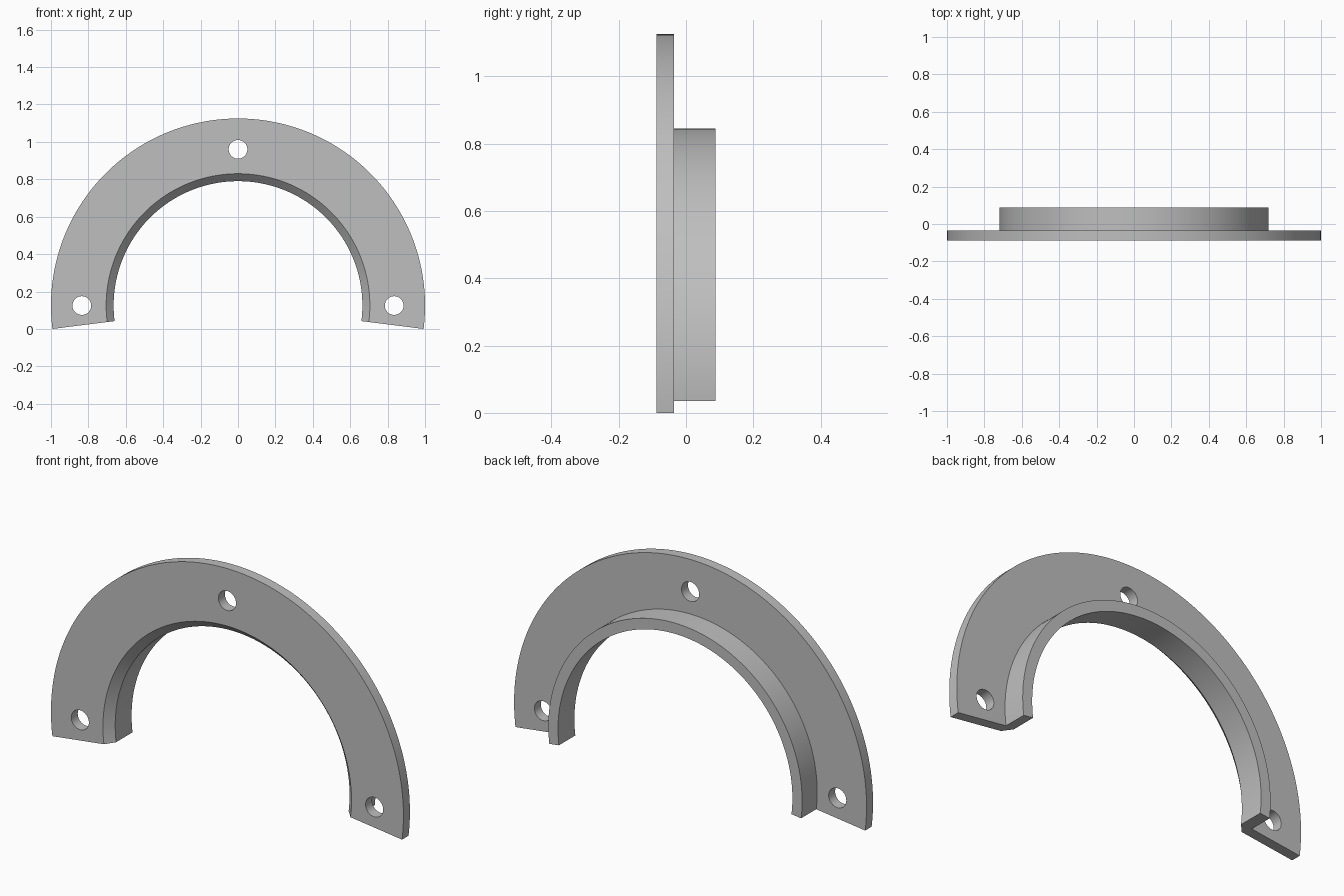
import bpy, bmesh, math
from mathutils import Matrix

cube = bpy.data.objects.get("Cube")
if cube:
    bpy.data.objects.remove(cube, do_unlink=True)

CENTRE_Z = 0.125
DIP = math.asin(CENTRE_Z)      # the arc runs a little past a half circle
SEGMENTS = 128
BOLT_RADIUS, HOLE_RADIUS = 0.835, 0.05

grey = bpy.data.materials.new("plain grey")
grey.use_nodes = True
colour = (0.52, 0.52, 0.52, 1)
grey.diffuse_color = colour
grey.node_tree.nodes["Principled BSDF"].inputs["Base Color"].default_value = colour


def make_object(name, bm):
    bmesh.ops.recalc_face_normals(bm, faces=bm.faces)
    mesh = bpy.data.meshes.new(name)
    bm.to_mesh(mesh)
    bm.free()
    mesh.materials.append(grey)
    obj = bpy.data.objects.new(name, mesh)
    bpy.context.collection.objects.link(obj)
    return obj


# Flange and collar: one L-shaped section (radius, y) swept along the arc
front, step, back = -0.0875, -0.035, 0.0875
section = [(0.705, front), (1, front), (1, step), (0.72, step),
           (0.72, back), (0.665, back), (0.665, front + 0.042)]
bm = bmesh.new()
rings = []
for i in range(SEGMENTS + 1):
    a = -DIP + (math.pi + 2 * DIP) * i / SEGMENTS
    rings.append([bm.verts.new((r * math.cos(a), y, CENTRE_Z + r * math.sin(a)))
                  for r, y in section])
for one, two in zip(rings, rings[1:]):
    for k in range(len(section)):
        j = (k + 1) % len(section)
        bm.faces.new((one[k], one[j], two[j], two[k]))
bm.faces.new(rings[0])
bm.faces.new(rings[-1])
ring = make_object("half_ring_flange", bm)

# Bolt holes: left, top and right
bm = bmesh.new()
for a in (0, math.pi / 2, math.pi):
    place = Matrix.Translation((BOLT_RADIUS * math.cos(a), step,
                                CENTRE_Z + BOLT_RADIUS * math.sin(a)))
    bmesh.ops.create_cone(bm, cap_ends=True, segments=48, radius1=HOLE_RADIUS,
                          radius2=HOLE_RADIUS, depth=0.4,
                          matrix=place @ Matrix.Rotation(math.pi / 2, 4, 'X'))
cutter = make_object("bolt_hole_cutter", bm)
cutter.hide_render = True

bpy.ops.object.select_all(action='DESELECT')
ring.select_set(True)
bpy.context.view_layer.objects.active = ring
cut = ring.modifiers.new("bolt holes", 'BOOLEAN')
cut.operation = 'DIFFERENCE'
cut.solver = 'EXACT'
cut.object = cutter
bpy.ops.object.modifier_apply(modifier=cut.name)
bpy.data.objects.remove(cutter, do_unlink=True)

# Smooth curved walls, sharp rims
bpy.ops.object.shade_smooth_by_angle(angle=math.radians(30))
